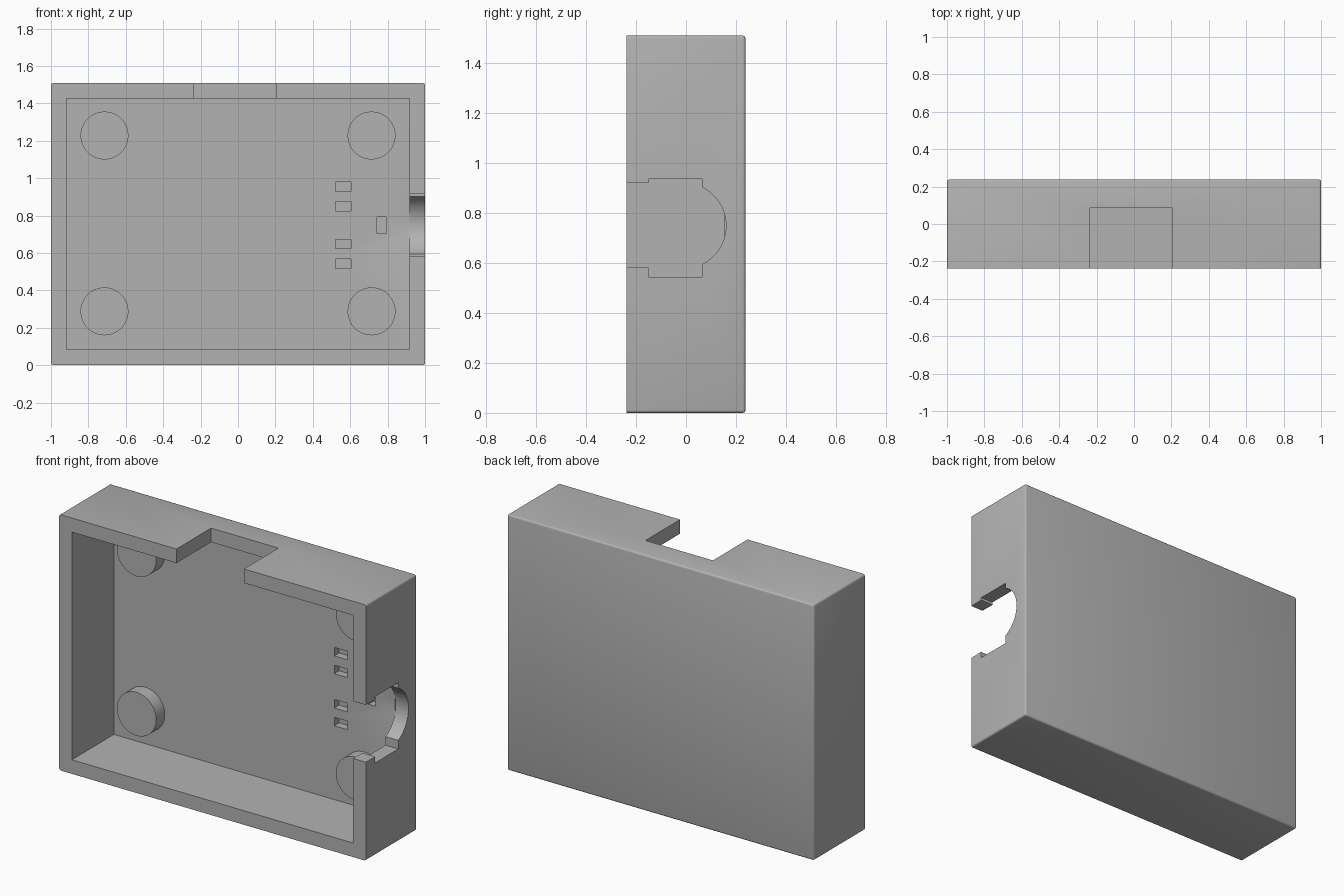
import bpy, bmesh, math
from mathutils import Matrix, Vector

if "Cube" in bpy.data.objects:
    bpy.data.objects.remove(bpy.data.objects["Cube"], do_unlink=True)

grey = bpy.data.materials.new("plain grey")
grey.use_nodes = True
COLOUR = (0.45, 0.45, 0.45, 1)
grey.diffuse_color = COLOUR
grey.node_tree.nodes["Principled BSDF"].inputs["Base Color"].default_value = COLOUR

DEPTH, HEIGHT, WALL, ROUND = 0.475, 1.508, 0.083, 0.011
FRONT, BACK = -DEPTH / 2, DEPTH / 2
FLOOR = BACK - WALL


def finish(name, bm):
    mesh = bpy.data.meshes.new(name)
    bm.to_mesh(mesh)
    bm.free()
    mesh.materials.append(grey)
    ob = bpy.data.objects.new(name, mesh)
    bpy.context.collection.objects.link(ob)
    return ob


def box(name, x, y, z, bevel=False):
    bm = bmesh.new()
    lo, hi = Vector((x[0], y[0], z[0])), Vector((x[1], y[1], z[1]))
    size = Matrix.Diagonal((*(hi - lo), 1))
    bmesh.ops.create_cube(bm, size=1, matrix=Matrix.Translation((lo + hi) / 2) @ size)
    if bevel:  # round every edge except the open front rim
        edges = [e for e in bm.edges if max(v.co.y for v in e.verts) > 0]
        bmesh.ops.bevel(bm, geom=edges, offset=ROUND, segments=3, profile=0.5,
                        affect='EDGES', clamp_overlap=True)
    return finish(name, bm)


def cylinder(name, centre, radius, length, axis, sides=64):
    bm = bmesh.new()
    turn = Matrix.Rotation(math.pi / 2, 4, axis)
    bmesh.ops.create_cone(bm, cap_ends=True, segments=sides, radius1=radius,
                          radius2=radius, depth=length,
                          matrix=Matrix.Translation(centre) @ turn)
    return finish(name, bm)


def smooth(ob):
    bpy.ops.object.select_all(action='DESELECT')
    ob.select_set(True)
    bpy.context.view_layer.objects.active = ob
    bpy.ops.object.shade_smooth_by_angle(angle=math.radians(35))


def carve(ob, cutter):
    cutter.hide_render = True
    mod = ob.modifiers.new("cut", 'BOOLEAN')
    mod.operation, mod.solver, mod.object = 'DIFFERENCE', 'EXACT', cutter
    bpy.context.view_layer.objects.active = ob
    bpy.ops.object.modifier_apply(modifier=mod.name)
    bpy.data.objects.remove(cutter, do_unlink=True)


# Tray body with open front
tray = box("tray", (-1, 1), (FRONT, BACK), (0, HEIGHT), bevel=True)
inner = 1 - WALL
carve(tray, box("cavity", (-inner, inner), (-1, FLOOR), (WALL, HEIGHT - WALL)))

# Notch in the top wall
carve(tray, box("top_notch", (-0.235, 0.205), (-1, 0.085), (HEIGHT - 0.12, 2)))

# Socket opening in the left wall: entry, wide pocket and round seat
side = (inner - 0.04, 1.1)
carve(tray, box("socket_entry", side, (-1, -0.12), (0.581, 0.919)))
carve(tray, box("socket_pocket", side, (-0.15, 0.065), (0.544, 0.935)))
seat_x = (inner + 1.1) / 2 - 0.0005
carve(tray, cylinder("socket_seat", (seat_x, -0.011, 0.748), 0.171, 1.1 - inner, 'Y', 96))

# Shallow pockets in the floor
pocket_y = (FLOOR - 0.03, FLOOR + 0.045)
for z in (0.543, 0.648, 0.85, 0.955):
    carve(tray, box("pocket", (0.52, 0.605), pocket_y, (z - 0.025, z + 0.025)))
carve(tray, box("pocket", (0.743, 0.79), pocket_y, (0.705, 0.792)))
smooth(tray)

# Four round support posts
for x, side_name in ((-0.714, "right"), (0.714, "left")):
    for z, level in ((0.288, "lower"), (1.228, "upper")):
        post = cylinder(f"{level}_{side_name}_post", (x, FLOOR - 0.035, z), 0.128, 0.09, 'X')
        smooth(post)
